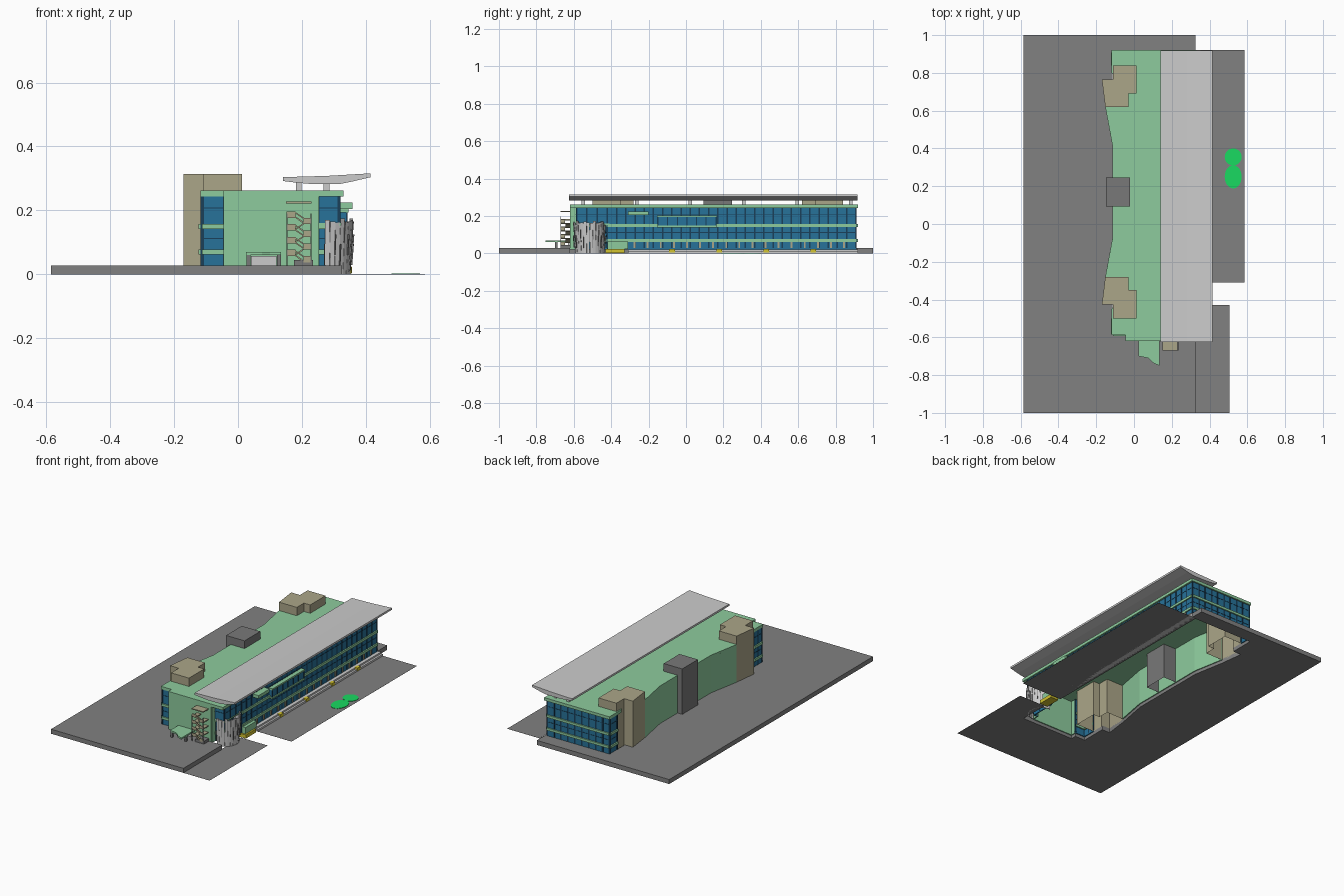
import bpy, bmesh, math
from mathutils import Vector

if "Cube" in bpy.data.objects:
    bpy.data.objects.remove(bpy.data.objects["Cube"])


def mat(name, *rgb):
    m = bpy.data.materials.new(name)
    m.diffuse_color = (*rgb, 1)
    m.use_nodes = True
    m.node_tree.nodes["Principled BSDF"].inputs["Base Color"].default_value = m.diffuse_color
    return m


GREEN = mat("green_panel", .27, .6, .34)
BLUE = mat("blue_glass", .02, .17, .32)
NAVY = mat("dark_mullion", .01, .05, .1)
TAN = mat("tan_stone", .41, .38, .25)
DARK = mat("dark_grey", .19, .19, .19)
PAVE = mat("paving", .22, .22, .22)
YELLOW = mat("yellow", .65, .55, .03)
LEAF = mat("leaf", .01, .7, .12)


def finish(name, bm, m=None):
    bmesh.ops.recalc_face_normals(bm, faces=bm.faces)
    me = bpy.data.meshes.new(name)
    bm.to_mesh(me)
    bm.free()
    ob = bpy.data.objects.new(name, me)
    bpy.context.collection.objects.link(ob)
    if m:
        me.materials.append(m)
    return ob


def prism(name, pts, z0, z1, m=None, bottom=True):
    bm = bmesh.new()
    lo = [bm.verts.new((x, y, z0)) for x, y in pts]
    hi = [bm.verts.new((x, y, z1)) for x, y in pts]
    n = len(pts)
    for i in range(n):
        j = (i + 1) % n
        bm.faces.new((lo[i], lo[j], hi[j], hi[i]))
    bm.faces.new(hi)
    if bottom:
        bm.faces.new(lo[::-1])
    return finish(name, bm, m)


def add_bar(bm, a, b, w, h):
    """Box of width w and height h running from a to b."""
    a, b = Vector(a), Vector(b)
    d = b - a
    side = Vector((-d.y, d.x, 0)).normalized() * w / 2
    up = Vector((0, 0, h / 2))
    vs = [[bm.verts.new(p + s * side + t * up)
           for s, t in ((-1, -1), (1, -1), (1, 1), (-1, 1))] for p in (a, b)]
    for i in range(4):
        j = (i + 1) % 4
        bm.faces.new((vs[0][i], vs[0][j], vs[1][j], vs[1][i]))
    bm.faces.new(vs[0][::-1])
    bm.faces.new(vs[1])


def walls(name, pts, z0, z1, m, w=.006):
    bm = bmesh.new()
    zc = (z0 + z1) / 2
    for p, q in zip(pts, pts[1:]):
        add_bar(bm, (*p, zc), (*q, zc), w, z1 - z0)
    return finish(name, bm, m)


def boxes(name, items, m=None):
    bm = bmesh.new()
    for x0, x1, y0, y1, z0, z1 in items:
        zc, yc = (z0 + z1) / 2, (y0 + y1) / 2
        add_bar(bm, (x0, yc, zc), (x1, yc, zc), y1 - y0, z1 - z0)
    return finish(name, bm, m)


def mirror_y(pts):
    return [(x, .34 - y) for x, y in pts]


# Ground: raised slab wrapped around the building, and low paving
core = [(-.11, .84), (.013, .84), (.013, .69), (-.03, .69), (-.03, .62),
        (-.152, .62), (-.17, .765), (-.11, .765)]
west = [(-.115, -.5), (-.115, -.425), (-.17, -.425), (-.152, -.28), (-.115, -.08),
        (-.115, .42), (-.152, .62), (-.17, .765), (-.115, .765), (-.115, .84)]
roof_west = [(-.118, -.45), (-.1, -.42), (-.1, -.28), (-.152, -.28), (-.115, -.08),
             (-.115, .42), (-.152, .62), (-.1, .62), (-.1, .78), (-.118, .8)]
prism("raised_slab", [(-.585, -1), (.325, -1), (.325, -.62), (-.045, -.62),
                      (-.045, -.585), (-.115, -.585)] + west +
      [(-.115, .915), (.325, .915), (.325, 1), (-.585, 1)], 0, .028, PAVE)
boxes("low_paving", [(.32, .505, -1, -.43, 0, .0004), (.3, .585, -.31, .92, 0, .0004)], PAVE)

# Roof, service cores and solid walls
prism("roof", [(-.045, -.62), (-.045, -.588), (-.118, -.588)] + roof_west +
      [(-.118, .92), (.33, .92), (.33, -.62)], .244, .262, GREEN)
prism("north_core", core, .02, .314, TAN, False)
prism("south_core", mirror_y(core), .02, .314, TAN, False)
prism("lift_shaft", [(-.147, .093), (-.02, .093), (-.02, .247), (-.147, .247)],
      .02, .31, DARK, False)
walls("west_wall", [(-.149, -.28), (-.112, -.08), (-.112, .42), (-.149, .62)], .02, .25, GREEN)
walls("front_wall", [(-.042, -.585), (-.042, -.617), (.25, -.617), (.25, -.57)], .02, .25, GREEN)

# Glass, spandrel bands and mullions; the corner is recessed below the top floor
runs = {"southwest": ([(-.112, -.5), (-.112, -.582), (-.042, -.582)], .02, .246),
        "main": ([(.316, -.42), (.316, .908), (-.112, .908), (-.112, .84)], .02, .246),
        "corner_low": ([(.25, -.578), (.275, -.578), (.275, -.42), (.316, -.42)], .02, .157),
        "corner_top": ([(.25, -.585), (.316, -.585), (.316, -.42)], .157, .246)}
for key, (pts, z0, z1) in runs.items():
    walls(key + "_glass", pts, z0, z1, BLUE)
    for i, z in enumerate((.07, .15)):
        if z > z0:
            walls(f"{key}_band_{i}", pts, z - .0075, z + .0075, GREEN, .022)
    bm = bmesh.new()
    zc = (max(z0, .028) + z1) / 2
    for p, q in zip(pts, pts[1:]):
        d = Vector(q) - Vector(p)
        n = max(1, round(d.length / .05))
        for k in range(n + 1):
            c = Vector(p) + d * k / n
            add_bar(bm, (c.x - .005, c.y, zc), (c.x + .005, c.y, zc), .008, z1 - max(z0, .028))
        for z in (.112, .208):
            if z0 < z < z1:
                add_bar(bm, (*p, z), (*q, z), .009, .003)
    finish(key + "_mullions", bm, NAVY)
boxes("corner_soffit", [(.25, .322, -.59, -.41, .153, .16)], GREEN)
boxes("ground_floor_columns", [(.318, .326, y, y + .01, .028, .063)
                               for y in (-.28 + .07 * i for i in range(17))], TAN)

# Balconies on the right side
boxes("bay_slabs", [(.31, .345, -.155, .165, .14, .15), (.31, .345, -.155, .165, .194, .204),
                    (.29, .358, -.31, -.2, .205, .225), (.30, .345, -.42, -.31, .025, .065)], GREEN)
boxes("bay_glass", [(.31, .34, -.15, .16, .15, .194)], BLUE)
boxes("bay_mullions", [(.338, .342, y, y + .005, .15, .194)
                       for y in (-.152 + .0515 * i for i in range(7))], NAVY)

# Floating curved canopy on posts
profile = [(.14, .304), (.14, .292), (.18, .287), (.225, .283), (.32, .283),
           (.36, .291), (.415, .304), (.415, .316), (.28, .308)]
bm = bmesh.new()
ends = [[bm.verts.new((x, y, z)) for x, z in profile] for y in (-.625, .918)]
for i in range(len(profile)):
    j = (i + 1) % len(profile)
    bm.faces.new((ends[0][i], ends[0][j], ends[1][j], ends[1][i]))
for e in ends:
    bm.faces.new(e)
finish("canopy", bm)
boxes("canopy_posts", [(x - .009, x + .009, y - .009, y + .009, .26, .292)
                       for x in (.19, .277) for y in (-.55 + .286 * i for i in range(6))])

# Tapered drum of upright panels at the corner
bm = bmesh.new()
for i in range(16):
    a0, a1 = (math.radians(-92 + 184 * (i + t) / 16) for t in (.03, .97))
    top = .162 + .008 * (i % 3 == 0) + .004 * (i % 2)
    ring = []
    for z, r in ((0, .078), (top, .087)):
        for a, dr in ((a0, 0), (a1, 0), (a1, -.006), (a0, -.006)):
            ring.append(bm.verts.new((.274 + (r + dr) * math.cos(a),
                                      -.515 + (r + dr) * math.sin(a), z)))
    for j in range(4):
        k = (j + 1) % 4
        bm.faces.new((ring[j], ring[k], ring[4 + k], ring[4 + j]))
    bm.faces.new(ring[:4])
    bm.faces.new(ring[4:])
finish("drum_panels", bm)
# Short dark fins scattered over the drum
bm = bmesh.new()
for i in range(17):
    a = math.radians(-92 + 184 * i / 16)
    z0 = (.03, .1, .06)[i % 3]
    p = [(.274 + r * math.cos(a), -.515 + r * math.sin(a), z)
         for r, z in ((.081, z0), (.085, z0), (.09, z0 + .065), (.085, z0 + .065))]
    t = Vector((-math.sin(a), math.cos(a), 0)) * .0015
    s = [[bm.verts.new(Vector(q) + k * t) for q in p] for k in (-1, 1)]
    for j in range(4):
        k = (j + 1) % 4
        bm.faces.new((s[0][j], s[0][k], s[1][k], s[1][j]))
    bm.faces.new(s[0])
    bm.faces.new(s[1])
finish("drum_fins", bm, DARK)

# Raised walkway with kerb and yellow ramps
boxes("walkway", [(.31, .34, -.31, .92, 0, .022), (.34, .352, -.31, .92, 0, .012)])
boxes("yellow_ramps", [(.335, .356, y - .015, y + .015, .004, .023)
                       for y in (-.075, .178, .43, .68)], YELLOW)
boxes("yellow_entrance", [(.30, .355, -.43, -.33, .003, .025)], YELLOW)

# Zigzag outdoor stair on the front wall
bm = bmesh.new()
for i in range(4):
    z = .06 + .04 * i
    for x0, x1, zz in ((.152, .18, z), (.205, .23, z - .02)):
        add_bar(bm, (x0, -.645, zz), (x1, -.645, zz), .05, .006)
        add_bar(bm, (x0, -.669, zz + .01), (x1, -.669, zz + .01), .003, .014)
    add_bar(bm, (.178, -.658, z), (.207, -.658, z - .02), .022, .005)
    add_bar(bm, (.178, -.669, z + .014), (.207, -.669, z - .006), .003, .005)
    if i < 3:
        add_bar(bm, (.178, -.632, z), (.207, -.632, z + .02), .022, .005)
finish("stair_flights", bm, TAN)
boxes("stair_posts", [(x, x + .003, -.671, -.668, .028, .19) for x in (.152, .227)], DARK)
boxes("stair_hood", [(.15, .23, -.67, -.615, .222, .228)], TAN)
boxes("stair_base", [(.175, .235, -.67, -.62, .028, .045)], DARK)

# Front entrance with a wavy green hood
prism("entrance_hood", [(.025, -.615), (.025, -.7), (.075, -.71), (.1, -.735), (.135, -.75),
                        (.135, -.615)], .06, .07, GREEN)
boxes("entrance_columns", [(x, x + .012, -.7, -.688, .028, .06) for x in (.027, .122)], DARK)
boxes("entrance_doors", [(.04, .12, -.632, -.615, .028, .058)])

# Flat round shrubs
for y, r in ((.355, .045), (.25, .062)):
    prism("shrub", [(.525 + .045 * math.cos(t * math.pi / 12), y + r * math.sin(t * math.pi / 12))
                    for t in range(24)], .0005, .003, LEAF)
